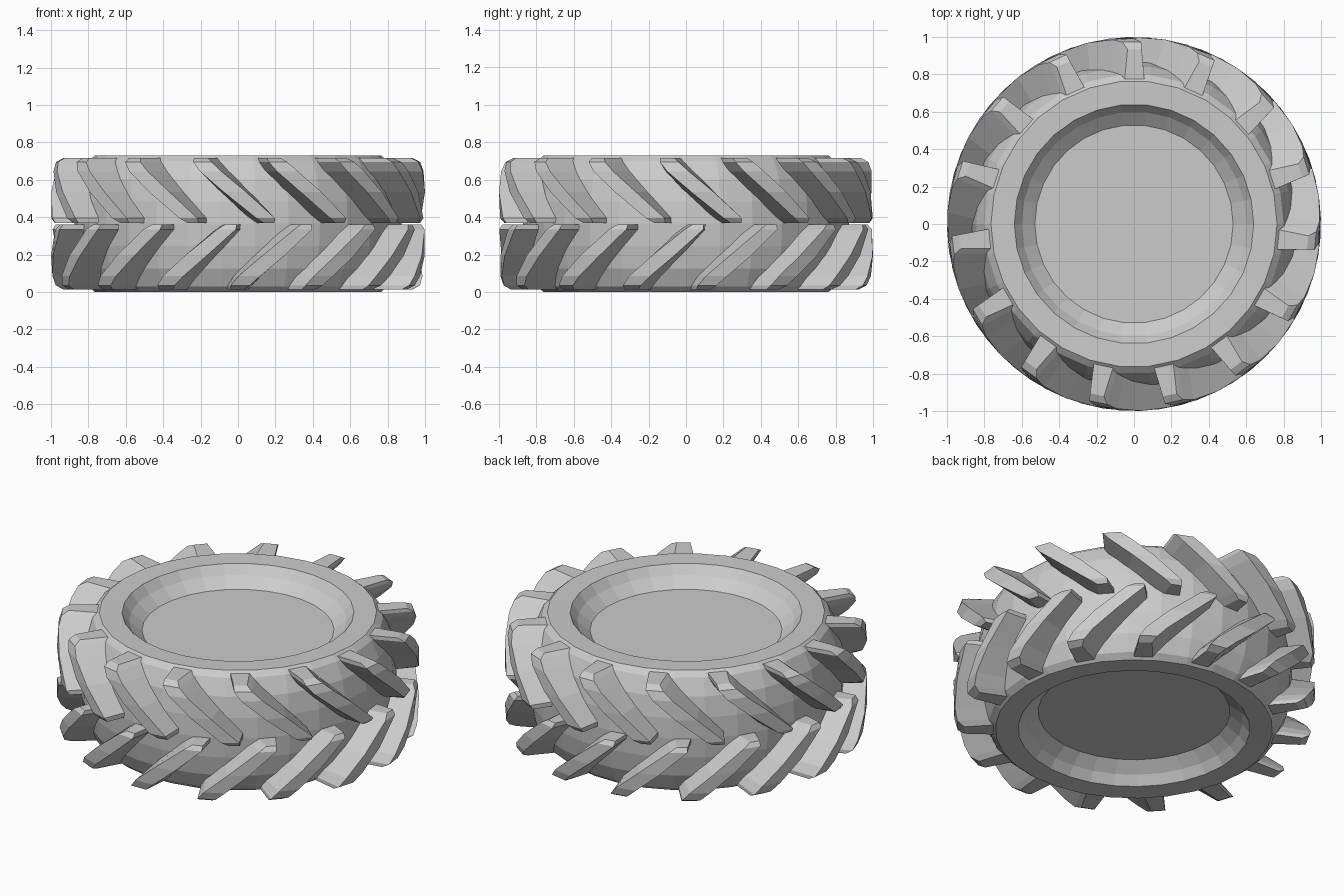
import bpy, bmesh
from math import sin, cos, pi, radians

if "Cube" in bpy.data.objects:
    bpy.data.objects.remove(bpy.data.objects["Cube"])

MID = 0.365      # half the tyre width
LUGS = 15        # lugs in each row


def make_object(name, bm):
    bmesh.ops.recalc_face_normals(bm, faces=bm.faces)
    mesh = bpy.data.meshes.new(name)
    bm.to_mesh(mesh)
    bm.free()
    obj = bpy.data.objects.new(name, mesh)
    bpy.context.collection.objects.link(obj)
    return obj


def polar(r, a, z):
    return (r * cos(a), r * sin(a), z)


# Tyre body: half profile (radius, distance from mid plane), mirrored and spun
half = [(0.53, 0.255), (0.60, 0.31), (0.64, 0.362), (0.765, 0.365),
        (0.80, 0.335), (0.845, 0.24), (0.868, 0.12)]
profile = [(r, MID + h) for r, h in half] + [(0.875, MID)]
profile += [(r, MID - h) for r, h in reversed(half)]
SEG = 30
bm = bmesh.new()
rings = [[bm.verts.new(polar(r, 2 * pi * i / SEG, z)) for i in range(SEG)]
         for r, z in profile]
for a, b in zip(rings, rings[1:]):
    for i in range(SEG):
        j = (i + 1) % SEG
        bm.faces.new((a[i], a[j], b[j], b[i]))
bm.faces.new(rings[0])       # upper dish floor
bm.faces.new(rings[-1])      # lower dish floor
make_object("tyre_body", bm)

# Lug stations: distance from mid plane, angle (deg), top radius,
# half width at top, base radius, half width at base
STATIONS = [(0.004, 9.8, 0.980, 0.030, 0.84, 0.050),
            (0.030, 8.5, 0.998, 0.050, 0.84, 0.068),
            (0.170, -1.0, 1.000, 0.060, 0.83, 0.078),
            (0.280, -8.5, 0.992, 0.058, 0.79, 0.075),
            (0.330, -11.3, 0.975, 0.050, 0.76, 0.066),
            (0.352, -12.2, 0.935, 0.038, 0.75, 0.055)]


def tread_row(name, side, shift):
    bm = bmesh.new()
    for k in range(LUGS):
        centre = -pi / 2 + 2 * pi * k / LUGS + radians(shift)
        sections = []
        for h, deg, rt, wt, rb, wb in STATIONS:
            a = centre + radians(deg)
            z = MID + side * h
            sections.append([bm.verts.new(polar(r, a + w / r, z)) for r, w in
                             ((rb, -wb), (rt, -wt), (rt, wt), (rb, wb))])
        for s, t in zip(sections, sections[1:]):
            for i in range(4):
                j = (i + 1) % 4
                bm.faces.new((s[i], s[j], t[j], t[i]))
        bm.faces.new(sections[0])
        bm.faces.new(sections[-1])
    make_object(name, bm)


# Two staggered rows of slanted lugs forming the chevron tread
tread_row("upper_tread_lugs", 1, 0)
tread_row("lower_tread_lugs", -1, 180 / LUGS)
